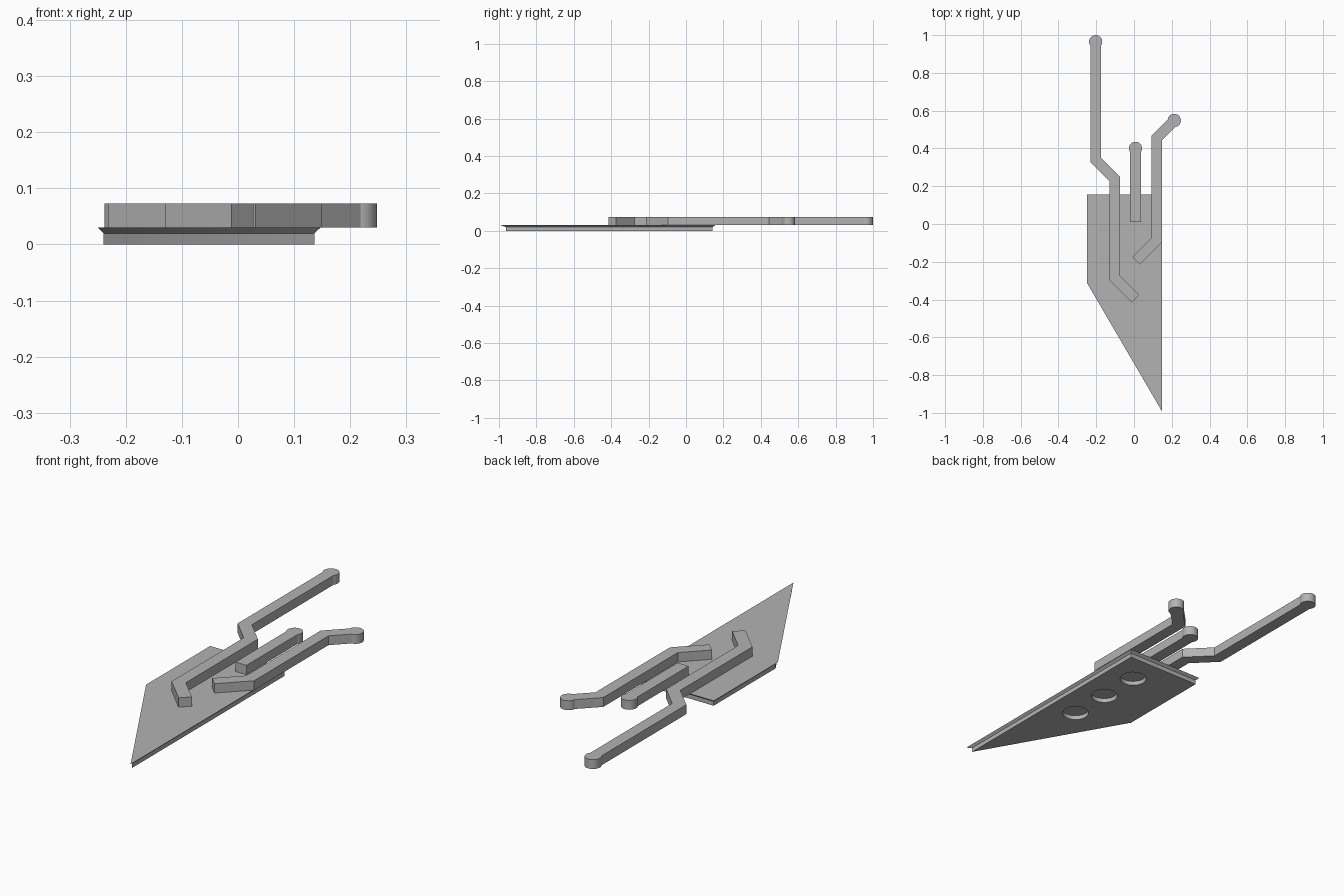
import bpy, bmesh, math
from mathutils import Vector

cube = bpy.data.objects.get("Cube")
if cube:
    bpy.data.objects.remove(cube, do_unlink=True)

grey = bpy.data.materials.new("plain grey")
grey.use_nodes = True
grey.diffuse_color = (0.45, 0.45, 0.45, 1)
grey.node_tree.nodes["Principled BSDF"].inputs["Base Color"].default_value = (0.45, 0.45, 0.45, 1)

ARM_HALF, TIP_RADIUS = 0.028, 0.035
PLATE_TOP, ARM_TOP, STEP = 0.03, 0.073, 0.02


def loft(name, layers):
    """Solid through stacked counter-clockwise outlines: [(z, points), ...]."""
    bm = bmesh.new()
    rings = [[bm.verts.new((p[0], p[1], z)) for p in pts] for z, pts in layers]
    for low, high in zip(rings, rings[1:]):
        for i in range(len(low)):
            j = (i + 1) % len(low)
            bm.faces.new((low[i], low[j], high[j], high[i]))
    bm.faces.new(rings[0][::-1])
    bm.faces.new(rings[-1])
    bmesh.ops.recalc_face_normals(bm, faces=bm.faces)
    mesh = bpy.data.meshes.new(name)
    bm.to_mesh(mesh)
    bm.free()
    mesh.materials.append(grey)
    obj = bpy.data.objects.new(name, mesh)
    bpy.context.collection.objects.link(obj)
    return obj


def smooth(obj):
    bpy.ops.object.select_all(action='DESELECT')
    obj.select_set(True)
    bpy.context.view_layer.objects.active = obj
    bpy.ops.object.shade_smooth_by_angle(angle=math.radians(30))


def circle(x, y, r, n=48):
    return [(x + r * math.cos(2 * math.pi * i / n),
             y + r * math.sin(2 * math.pi * i / n)) for i in range(n)]


def arm_outline(path):
    """Mitred strip along a path, square at the start and round at the tip."""
    pts = [Vector(p) for p in path]
    dirs = [(b - a).normalized() for a, b in zip(pts, pts[1:])]
    right, left = [], []
    for i, p in enumerate(pts[:-1]):
        n0, n1 = (Vector((d.y, -d.x)) for d in (dirs[max(i - 1, 0)], dirs[i]))
        mitre = (n0 + n1).normalized()
        offset = mitre * (ARM_HALF / mitre.dot(n1))
        right.append(p + offset)
        left.append(p - offset)
    heading = math.atan2(dirs[-1].y, dirs[-1].x)
    sweep = math.pi - math.asin(ARM_HALF / TIP_RADIUS)
    steps = 32
    arc = []
    for i in range(steps + 1):
        a = heading - sweep + 2 * sweep * i / steps
        arc.append(pts[-1] + TIP_RADIUS * Vector((math.cos(a), math.sin(a))))
    return right + arc + left[::-1]


# Base plate: straight lower body with a flared upper rim
lower = [(-0.24, -0.307), (0.136, -0.962), (0.136, 0.142), (-0.24, 0.142)]
upper = [(-0.25, -0.31), (0.147, -0.99), (0.147, 0.155), (-0.25, 0.155)]
plate = loft("base_plate", [(0, lower), (STEP, lower), (PLATE_TOP, upper)])

# Three round sockets in the underside
for i in range(3):
    ring = circle(0.005, -0.2 * i, 0.058)
    cutter = loft("socket_cutter", [(-0.02, ring), (STEP, ring)])
    cutter.hide_render = True
    mod = plate.modifiers.new("socket", 'BOOLEAN')
    mod.operation = 'DIFFERENCE'
    mod.solver = 'EXACT'
    mod.object = cutter
    bpy.context.view_layer.objects.active = plate
    bpy.ops.object.modifier_apply(modifier=mod.name)
    bpy.data.objects.remove(cutter, do_unlink=True)
smooth(plate)

# Flat arms lying on the plate
arms = {
    "long_arm": [(0.008, -0.395), (-0.101, -0.286), (-0.101, 0.237),
                 (-0.203, 0.339), (-0.203, 0.965)],
    "short_arm": [(0.008, 0.01), (0.008, 0.4)],
    "bent_arm": [(0.011, -0.195), (0.121, -0.085), (0.121, 0.456), (0.213, 0.548)],
}
for name, path in arms.items():
    outline = arm_outline(path)
    smooth(loft(name, [(PLATE_TOP, outline), (ARM_TOP, outline)]))
